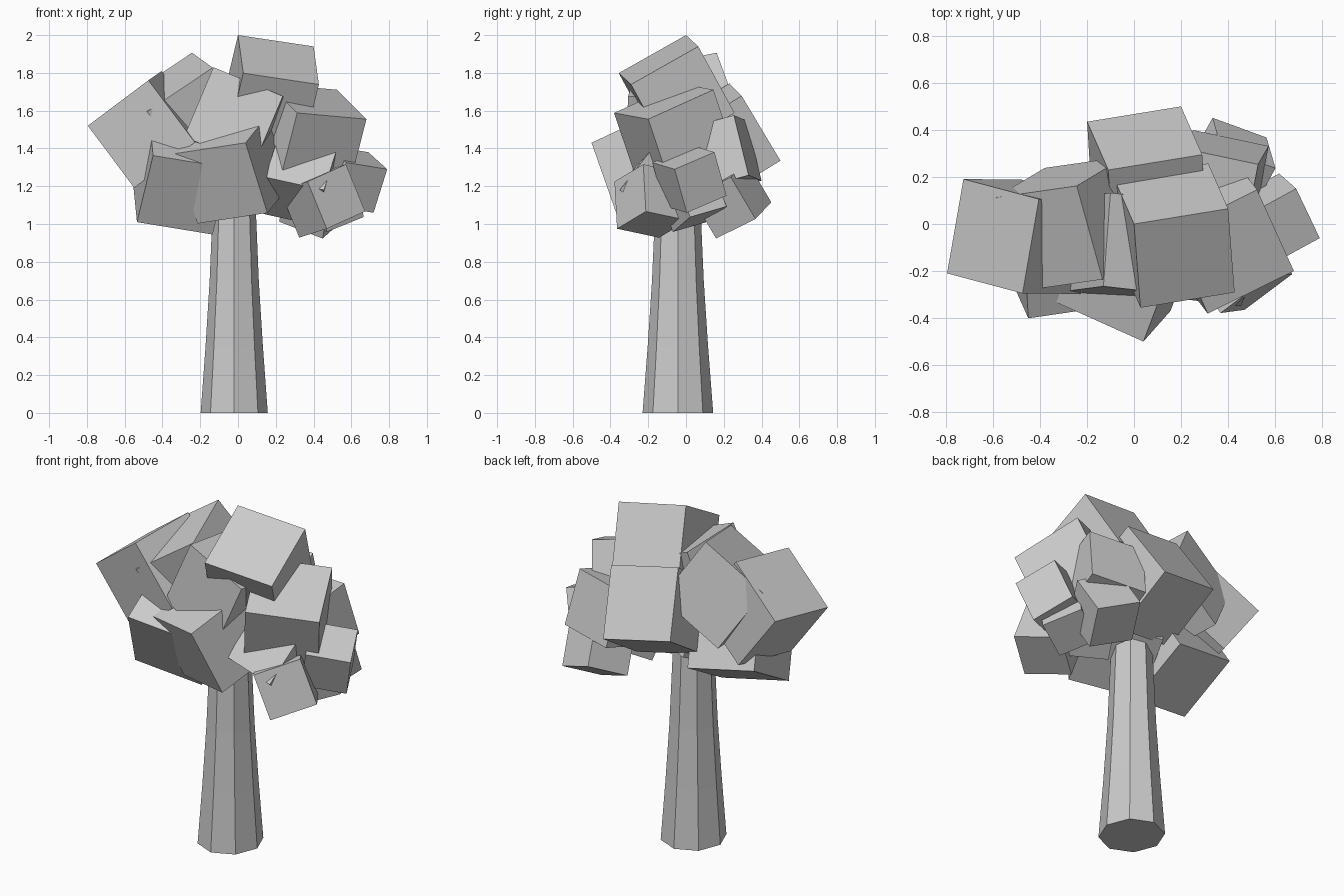
import bpy, bmesh, math
from mathutils import Vector, Euler

if "Cube" in bpy.data.objects:
    bpy.data.objects.remove(bpy.data.objects["Cube"])


def make_object(name, bm):
    bmesh.ops.recalc_face_normals(bm, faces=bm.faces)
    mesh = bpy.data.meshes.new(name)
    bm.to_mesh(mesh)
    bm.free()
    obj = bpy.data.objects.new(name, mesh)
    bpy.context.collection.objects.link(obj)
    return obj


def leaf_cube(index, corner, edge_a, edge_b, side):
    """Cube from one corner and two edge directions; third edge is their cross product."""
    p = Vector(corner)
    a = Vector(edge_a).normalized()
    b = Vector(edge_b)
    b = (b - a * b.dot(a)).normalized()
    c = a.cross(b)
    bm = bmesh.new()
    bmesh.ops.create_cube(bm, size=1)
    for v in bm.verts:
        k = v.co + Vector((0.5, 0.5, 0.5))
        v.co = p + (a * k.x + b * k.y + c * k.z) * side
    make_object(f"leaf_block_{index}", bm)


def turned_cube(index, center, angles, side):
    """Cube from its centre and a turn in degrees."""
    rot = Euler([math.radians(d) for d in angles]).to_matrix()
    p = Vector(center) - rot @ Vector((side, side, side)) / 2
    leaf_cube(index, p, rot.col[0], rot.col[1], side)


# Trunk: tapered octagon
bm = bmesh.new()
rings = []
for z, r in [(0, 0.187), (0.35, 0.16), (0.7, 0.137), (1.2, 0.115)]:
    rings.append([bm.verts.new((-0.02 + 0.95 * r * math.cos(i * math.pi / 4),
                                -0.043 + r * math.sin(i * math.pi / 4), z))
                  for i in range(8)])
for low, high in zip(rings, rings[1:]):
    for i in range(8):
        j = (i + 1) % 8
        bm.faces.new((low[i], low[j], high[j], high[i]))
bm.faces.new(rings[0])
bm.faces.new(rings[-1])
make_object("trunk", bm)

# Crown: large and small tilted cubes given by a corner and two edges
blocks = [
    ((0, 0, 2.0), (0.40, 0.065, -0.06), (0.025, -0.355, -0.20), 0.41),        # top
    ((-0.795, -0.21, 1.52), (0.32, -0.085, 0.24), (0.246, -0.002, -0.33), 0.41),  # far left
    ((-0.535, -0.21, 1.01), (-0.02, 0.36, 0.20), (0.085, -0.19, 0.35), 0.41),  # low left
    ((0.04, -0.50, 1.43), (0.115, 0.13, -0.37), (-0.35, 0.165, -0.07), 0.41),  # front
    ((0.20, 0.50, 1.335), (0.09, -0.205, 0.343), (-0.40, -0.065, 0.066), 0.41),  # back
    ((0.68, -0.20, 1.555), (-0.365, -0.18, 0.033), (-0.16, 0.355, 0.16), 0.41),  # right
    ((0.79, -0.06, 1.29), (-0.10, 0.21, 0.09), (-0.06, 0.04, -0.235), 0.25),   # far right
    ((0.455, -0.35, 1.18), (-0.32, 0.04, 0.07), (0.02, 0.20, 0.26), 0.32),     # front right
    ((0.47, -0.365, 0.975), (0.20, 0.15, 0.09), (-0.17, 0.265, -0.055), 0.27),  # low right
    ((-0.48, -0.285, 1.595), (0.35, 0.05, 0.235), (0.20, 0.12, -0.325), 0.42),  # upper left
    ((-0.13, -0.265, 1.83), (0.36, -0.04, -0.15), (-0.15, -0.02, -0.36), 0.40),  # upper middle
]
for n, block in enumerate(blocks):
    leaf_cube(n + 1, *block)

# Small filler cubes at the back right
fillers = [
    ((0.36, 0.17, 1.36), (15, -5, -12), 0.33),
    ((0.41, 0.24, 1.13), (25, 20, -20), 0.26),
    ((0.49, 0.03, 1.13), (15, -20, 25), 0.23),
]
for n, block in enumerate(fillers):
    turned_cube(len(blocks) + n + 1, *block)
